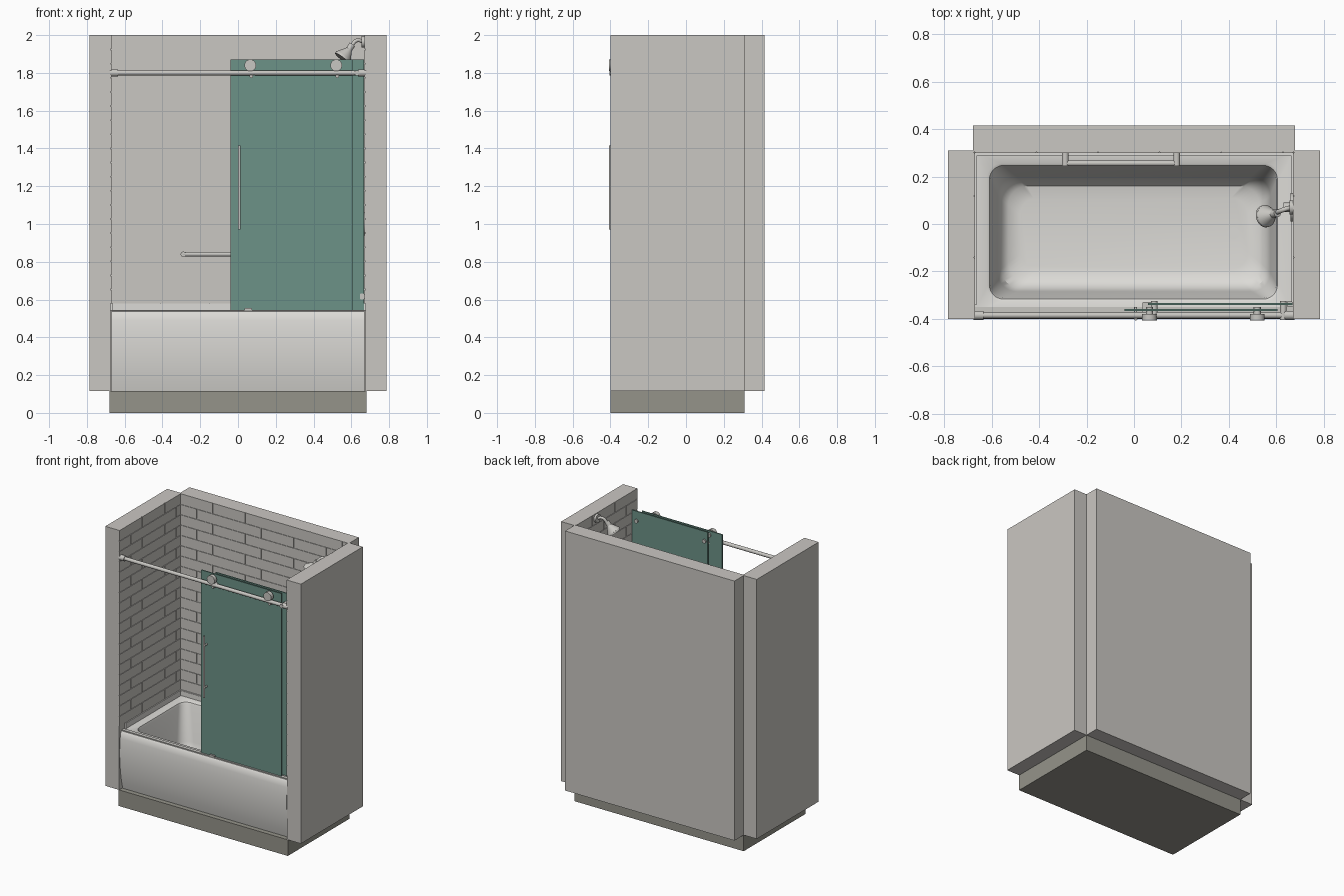
import bpy, bmesh, math
from mathutils import Vector

old = bpy.data.objects.get("Cube")
if old:
    bpy.data.objects.remove(old, do_unlink=True)


def material(name, rgb):
    m = bpy.data.materials.new(name)
    m.use_nodes = True
    m.diffuse_color = (*rgb, 1)
    m.node_tree.nodes["Principled BSDF"].inputs["Base Color"].default_value = (*rgb, 1)
    return m


WALL = material("warm grey wall", (0.59, 0.57, 0.54))
BASE = material("dark stone base", (0.30, 0.295, 0.255))
WHITE = material("white enamel", (0.72, 0.71, 0.68))
GLASS = material("teal glass", (0.15, 0.29, 0.245))
STEEL = material("brushed steel", (0.58, 0.57, 0.54))


def finish(name, bm, mat, smooth=True):
    bmesh.ops.recalc_face_normals(bm, faces=bm.faces)
    me = bpy.data.meshes.new(name)
    bm.to_mesh(me)
    bm.free()
    me.materials.append(mat)
    if smooth:
        me.shade_smooth()
        me.set_sharp_from_angle(angle=math.radians(35))
    ob = bpy.data.objects.new(name, me)
    bpy.context.collection.objects.link(ob)
    return ob


def add_box(bm, lo, hi):
    verts = bmesh.ops.create_cube(bm, size=1)["verts"]
    for v in verts:
        v.co = [(a + b) / 2 + c * (b - a) for a, b, c in zip(lo, hi, v.co)]


def box(name, lo, hi, mat, bevel=0):
    bm = bmesh.new()
    add_box(bm, lo, hi)
    if bevel:
        bmesh.ops.bevel(bm, geom=bm.edges[:], offset=bevel, segments=2, affect="EDGES")
    return finish(name, bm, mat, bevel > 0)


def rod(name, a, b, r1, mat=STEEL, r2=None, sides=24):
    a, b = Vector(a), Vector(b)
    bm = bmesh.new()
    bmesh.ops.create_cone(bm, cap_ends=True, segments=sides, radius1=r1,
                          radius2=r1 if r2 is None else r2, depth=(b - a).length)
    turn = (b - a).to_track_quat("Z", "Y")
    for v in bm.verts:
        v.co = turn @ v.co + (a + b) / 2
    return finish(name, bm, mat)


def pipe(name, points, radius):
    cu = bpy.data.curves.new(name, "CURVE")
    cu.dimensions = "3D"
    cu.bevel_depth = radius
    cu.use_fill_caps = True
    sp = cu.splines.new("BEZIER")
    sp.bezier_points.add(len(points) - 1)
    for p, co in zip(sp.bezier_points, points):
        p.co = co
        p.handle_left_type = p.handle_right_type = "AUTO"
    cu.materials.append(STEEL)
    ob = bpy.data.objects.new(name, cu)
    bpy.context.collection.objects.link(ob)


# Base and the three walls
box("base", (-0.68, -0.4, 0), (0.68, 0.31, 0.117), BASE)
box("back_wall", (-0.68, 0.304, 0.117), (0.68, 0.415, 2), WALL)
for side, s in (("left", 1), ("right", -1)):
    x = sorted((s * 0.674, s * 0.785))
    box(side + "_wall", (x[0], -0.4, 0.117), (x[1], 0.31, 2), WALL)

# Brick-pattern tiles on the inner faces
LENGTH, ROWS, LOW, GAP = 0.26, 19, 0.58, 0.004
STEP = (2 - LOW) / ROWS


def tiles(name, start, end, place):
    bm = bmesh.new()
    for row in range(ROWS):
        z = LOW + row * STEP
        u = start - (row % 2) * LENGTH / 2
        while u < end:
            a, b = max(u, start), min(u + LENGTH - GAP, end)
            if b - a > 0.01:
                add_box(bm, *place(a, b, z, z + STEP - (GAP if row < ROWS - 1 else 0)))
            u += LENGTH
    finish(name, bm, WALL, False)


tiles("back_tiles", -0.67, 0.67, lambda a, b, z, t: ((a, 0.3, z), (b, 0.305, t)))
tiles("left_tiles", -0.4, 0.3, lambda a, b, z, t: ((0.67, a, z), (0.675, b, t)))
tiles("right_tiles", -0.4, 0.3, lambda a, b, z, t: ((-0.675, a, z), (-0.67, b, t)))


# Tub basin from stacked rounded rectangles
def ring(bm, x0, x1, y0, y1, r, z, n=8):
    verts = []
    for k, (cx, cy) in enumerate(((x1 - r, y1 - r), (x0 + r, y1 - r),
                                  (x0 + r, y0 + r), (x1 - r, y0 + r))):
        for i in range(n + 1):
            t = (k + i / n) * math.pi / 2
            verts.append(bm.verts.new((cx + r * math.cos(t), cy + r * math.sin(t), z)))
    return verts


bm = bmesh.new()
rings = [ring(bm, *spec) for spec in (
    (-0.673, 0.673, -0.375, 0.304, 0.002, 0.54),
    (-0.62, 0.615, -0.325, 0.255, 0.06, 0.54),
    (-0.61, 0.605, -0.317, 0.247, 0.06, 0.535),
    (-0.605, 0.6, -0.312, 0.242, 0.06, 0.52),
    (-0.575, 0.575, -0.285, 0.2, 0.08, 0.28),
    (-0.56, 0.56, -0.27, 0.185, 0.08, 0.22),
    (-0.53, 0.53, -0.24, 0.16, 0.08, 0.19),
    (-0.48, 0.48, -0.19, 0.11, 0.07, 0.18))]
for a, b in zip(rings, rings[1:]):
    for i in range(len(a)):
        j = (i + 1) % len(a)
        bm.faces.new((a[i], a[j], b[j], b[i]))
bm.faces.new(rings[-1])
basin = finish("tub_basin", bm, WHITE)
if basin.data.polygons[-1].normal.z < 0:
    basin.data.flip_normals()
rod("drain", (0.42, -0.04, 0.175), (0.42, -0.04, 0.183), 0.025, WHITE)

# Bowed apron, a profile swept across the width
profile = [(-0.365, 0.54), (-0.378, 0.538), (-0.388, 0.525), (-0.394, 0.49), (-0.398, 0.44),
           (-0.4, 0.38), (-0.397, 0.31), (-0.39, 0.24), (-0.378, 0.17), (-0.365, 0.117), (-0.33, 0.117)]
bm = bmesh.new()
ends = [[bm.verts.new((x, y, z)) for y, z in profile] for x in (-0.67, 0.67)]
for i in range(len(profile) - 1):
    bm.faces.new((ends[0][i], ends[1][i], ends[1][i + 1], ends[0][i + 1]))
for e in ends:
    bm.faces.new(e)
finish("tub_apron", bm, WHITE)

# Raised flange where the tub meets the tile
box("back_flange", (-0.67, 0.29, 0.54), (0.67, 0.304, 0.58), WHITE, 0.003)
for side, s in (("left", 1), ("right", -1)):
    x = sorted((s * 0.663, s * 0.674))
    box(side + "_flange", (x[0], -0.34, 0.54), (x[1], 0.3, 0.58), WHITE)

# Glass panels with sill and door guide
box("sliding_glass", (-0.04, -0.366, 0.545), (0.605, -0.358, 1.87), GLASS)
box("fixed_glass", (0.06, -0.342, 0.545), (0.668, -0.334, 1.87), GLASS)
box("sill_strip", (-0.67, -0.376, 0.538), (0.67, -0.35, 0.545), STEEL)
box("door_guide", (0.035, -0.378, 0.54), (0.075, -0.328, 0.556), STEEL, 0.003)
box("glass_clip", (0.645, -0.35, 0.6), (0.67, -0.325, 0.632), STEEL, 0.003)

# Overhead rail with end sockets
rod("rail", (-0.67, -0.385, 1.8), (0.67, -0.385, 1.8), 0.013)
for side, s in (("left", 1), ("right", -1)):
    rod(side + "_rail_socket", (s * 0.635, -0.385, 1.8), (s * 0.678, -0.385, 1.8), 0.019)
rod("fixed_glass_standoff", (0.63, -0.405, 1.8), (0.63, -0.325, 1.8), 0.014)
rod("fixed_glass_standoff_inner", (0.085, -0.39, 1.8), (0.085, -0.325, 1.8), 0.014)

# Door rollers
for i, x in enumerate((0.065, 0.52)):
    rod(f"roller_wheel_{i}", (x, -0.407, 1.84), (x, -0.38, 1.84), 0.031, sides=32)
    rod(f"roller_axle_{i}", (x, -0.385, 1.84), (x, -0.35, 1.84), 0.015)
    rod(f"roller_stop_{i}", (x + 0.005, -0.392, 1.782), (x + 0.005, -0.355, 1.782), 0.009)

# Door pull
rod("door_pull", (0.007, -0.4, 0.97), (0.007, -0.4, 1.415), 0.007)
for i, z in enumerate((1.04, 1.345)):
    rod(f"pull_post_{i}", (0.007, -0.4, z), (0.007, -0.35, z), 0.006)

# Grab bar on the back wall
rod("grab_bar", (-0.29, 0.256, 0.84), (0.18, 0.256, 0.84), 0.012)
for i, x in enumerate((-0.29, 0.18)):
    rod(f"grab_bar_post_{i}", (x, 0.245, 0.84), (x, 0.304, 0.84), 0.014)

# Shower head, arm and wall plate
rod("shower_plate", (0.655, 0.07, 1.965), (0.672, 0.07, 1.965), 0.03)
pipe("shower_arm", [(0.665, 0.07, 1.965), (0.63, 0.06, 1.972), (0.595, 0.045, 1.935)], 0.01)
rod("shower_neck", (0.605, 0.046, 1.95), (0.588, 0.042, 1.925), 0.017)
rod("shower_cone", (0.558, 0.034, 1.885), (0.592, 0.043, 1.928), 0.047, r2=0.014, sides=32)
rod("shower_face", (0.551, 0.032, 1.876), (0.558, 0.034, 1.885), 0.047, sides=32)

# Valve on the shower wall
rod("valve_plate", (0.66, 0.07, 1.0), (0.672, 0.07, 1.0), 0.06, sides=32)
rod("valve_knob", (0.63, 0.07, 1.0), (0.662, 0.07, 1.0), 0.02)
